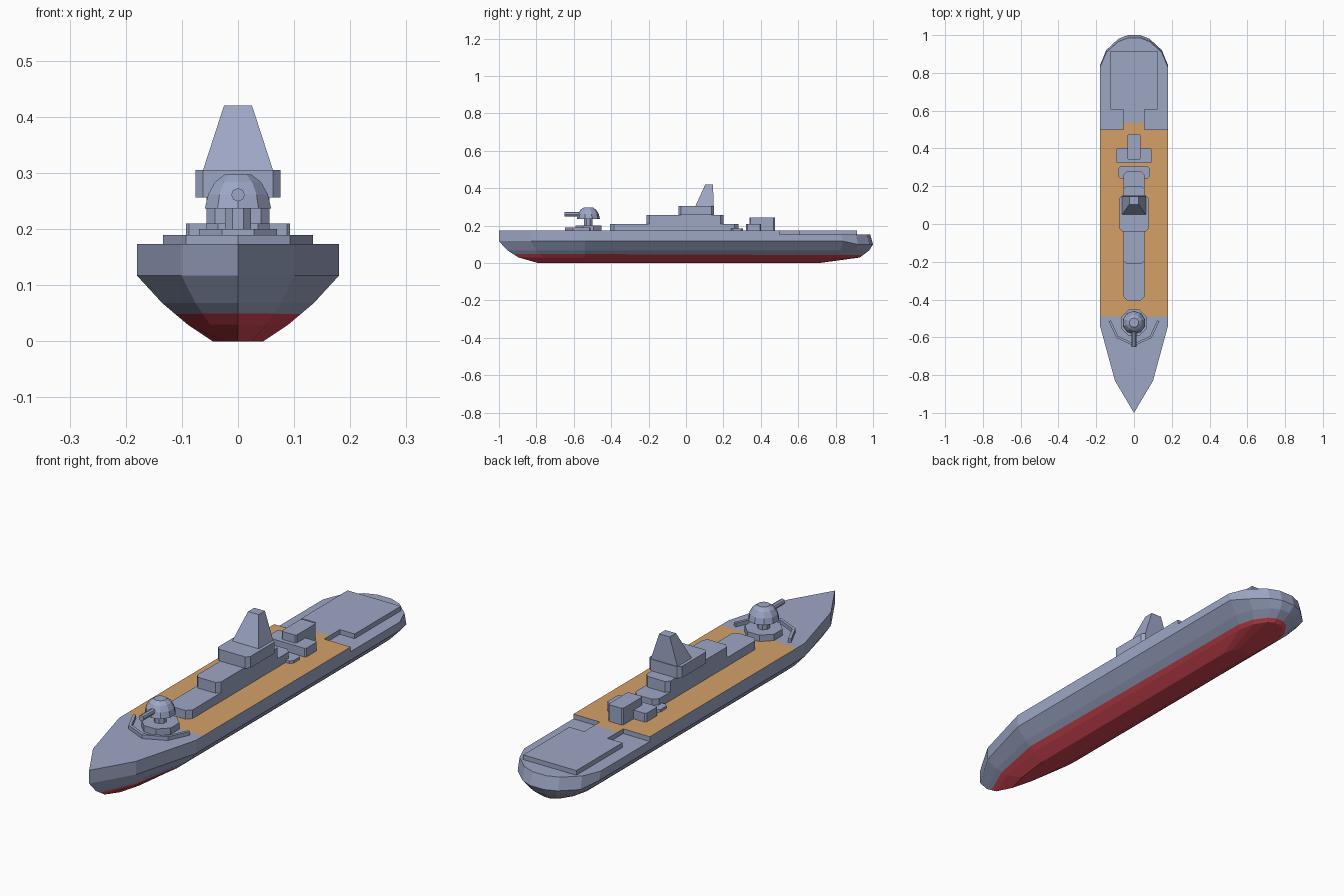
import bpy, bmesh, math

if "Cube" in bpy.data.objects:
    bpy.data.objects.remove(bpy.data.objects["Cube"])


def material(name, col):
    m = bpy.data.materials.new(name)
    m.diffuse_color = (*col, 1)
    m.use_nodes = True
    m.node_tree.nodes["Principled BSDF"].inputs["Base Color"].default_value = m.diffuse_color
    return m


GREY = material("hull grey", (0.337, 0.385, 0.56))
WOOD = material("deck wood", (0.66, 0.355, 0.142))
RED = material("keel red", (0.64, 0.06, 0.085))
DECK = 0.173


def finish(name, bm, mats=(GREY,)):
    bmesh.ops.remove_doubles(bm, verts=bm.verts, dist=1e-5)
    bmesh.ops.dissolve_degenerate(bm, edges=bm.edges, dist=1e-5)
    bmesh.ops.recalc_face_normals(bm, faces=bm.faces)
    me = bpy.data.meshes.new(name)
    bm.to_mesh(me)
    bm.free()
    for m in mats:
        me.materials.append(m)
    ob = bpy.data.objects.new(name, me)
    bpy.context.collection.objects.link(ob)
    return ob


def cut(bm, co, no):
    bmesh.ops.bisect_plane(bm, geom=bm.verts[:] + bm.edges[:] + bm.faces[:],
                           plane_co=co, plane_no=no)


def loft(bm, rings, strip_caps=False):
    """Skin closed rings of equal length and cap both ends."""
    rows = [[bm.verts.new(p) for p in r] for r in rings]
    n = len(rows[0])
    for a, b in zip(rows, rows[1:]):
        for i in range(n):
            j = (i + 1) % n
            bm.faces.new((a[i], a[j], b[j], b[i]))
    if strip_caps:  # mirrored rings: bridge left to right
        for i in range(n // 2 - 1):
            r = rows[-1]
            bm.faces.new((r[i], r[i + 1], r[n - 2 - i], r[n - 1 - i]))
    else:
        bm.faces.new(rows[0])
        bm.faces.new(rows[-1])


def block(name, hw, y0, y1, z0, z1, c=0.0):
    """Centred box with chamfered upright edges."""
    if c:
        pts = [(hw - c, y0), (hw, y0 + c), (hw, y1 - c), (hw - c, y1)]
    else:
        pts = [(hw, y0), (hw, y1)]
    pts += [(-x, y) for x, y in reversed(pts)]
    bm = bmesh.new()
    loft(bm, [[(x, y, z) for x, y in pts] for z in (z0, z1)])
    return finish(name, bm)


def turned(name, profile, y, n):
    """Faceted upright solid from (radius, z) pairs."""
    bm = bmesh.new()
    loft(bm, [[(r * math.cos((i + .5) * math.tau / n), y + r * math.sin((i + .5) * math.tau / n), z)
               for i in range(n)] for r, z in profile])
    return finish(name, bm)


# Hull: levels are (z, bow y, stern y, half width), stations are (y, width factor, deck z)
levels = [(None, -1, 0.985, 0.18), (0.117, -1, 1, 0.18), (0.068, -0.955, 0.98, 0.135),
          (0.03, -0.895, 0.93, 0.09), (0, -0.79, 0.71, 0.045)]
stations = [(-1, 0, DECK), (-0.83, 0.56, DECK), (-0.54, 1, DECK), (0.5, 1, DECK), (0.5, 1, 0.153),
            (0.84, 1, 0.153), (0.92, 0.82, 0.153), (0.98, 0.46, 0.153), (1, 0.18, 0.153)]
rings = []
for y, f, dz in stations:
    half = []
    for z, yb, ys, w in levels:
        yy = y
        if y < -0.54:
            yy = -0.54 + (y + 0.54) * (yb + 0.54) / -0.46
        elif y > 0.5:
            yy = 0.5 + (y - 0.5) * (ys - 0.5) / 0.5
        zz = dz if z is None else z
        if z == 0.117 and y > 0.9:
            zz = 0.1
        half.append((w * f, yy, zz))
    rings.append(half + [(-a, b, c) for a, b, c in reversed(half)])
bm = bmesh.new()
loft(bm, rings, True)
bmesh.ops.remove_doubles(bm, verts=bm.verts, dist=1e-5)


def waterline(y):
    return 0.046 - 0.004 * y


cut(bm, (0, 0, waterline(0)), (0, 0.004, 1))
cut(bm, (0, -0.49, 0), (0, 1, 0))
bm.normal_update()
for f in bm.faces:
    c = f.calc_center_median()
    if c.z < waterline(c.y):
        f.material_index = 2
    elif abs(f.normal.z) > 0.9 and c.z > 0.17 and -0.49 < c.y < 0.5:
        f.material_index = 1
finish("hull", bm, (GREY, WOOD, RED))

# Aft landing deck, joined to the main deck by a neck with wood planking at its root
block("landing_deck", 0.125, 0.605, 0.915, 0.14, DECK)
block("landing_deck_neck", 0.055, 0.535, 0.605, 0.14, DECK)
root = block("landing_deck_neck_root", 0.055, 0.5, 0.535, 0.14, DECK)
root.data.materials.append(WOOD)
for p in root.data.polygons:
    p.material_index = int(p.normal.z > 0.9)

# Superstructure tiers
block("lower_deckhouse", 0.056, -0.405, 0.28, 0.16, 0.21, 0.02)
block("upper_deckhouse", 0.056, -0.21, 0.2, 0.2, 0.256, 0.015)
block("bridge", 0.076, -0.04, 0.15, 0.256, 0.305, 0.014)
block("low_platform", 0.085, 0.24, 0.305, 0.165, 0.184, 0.012)
block("aft_cross_house", 0.093, 0.322, 0.402, 0.16, 0.21, 0.006)
block("aft_tower", 0.035, 0.34, 0.475, 0.16, 0.244, 0.006)

# Tapered mast with a raked front
bm = bmesh.new()
loft(bm, [[(w, y0, z), (w, y1, z), (-w, y1, z), (-w, y0, z)]
          for w, y0, y1, z in ((0.064, 0.048, 0.147, 0.3), (0.025, 0.103, 0.145, 0.42))])
finish("mast", bm)

# Forward gun
GY = -0.522
turned("gun_platform", [(0.075, 0.165), (0.075, 0.2)], GY, 8)
turned("gun_pedestal", [(0.025, 0.195), (0.025, 0.24)], GY, 8)
turned("gun_dome", [(0.062, 0.237), (0.056, 0.262), (0.043, 0.284), (0.025, 0.297)], GY, 10)
bm = bmesh.new()
loft(bm, [[(0.012 * math.cos(i * math.tau / 8), y, 0.261 + 0.012 * math.sin(i * math.tau / 8))
           for i in range(8)] for y in (-0.65, -0.53)])
finish("gun_barrel", bm)

# Breakwater wall bent around the gun
path = [(0.134, -0.515), (0.093, -0.603), (0, -0.646)]
inner = [(0.123, -0.51), (0.084, -0.594), (0, -0.633)]
path += [(-x, y) for x, y in path[1::-1]]
inner += [(-x, y) for x, y in inner[1::-1]]
bm = bmesh.new()
loft(bm, [[(*a, 0.165), (*b, 0.165), (*b, 0.189), (*a, 0.189)] for a, b in zip(path, inner)])
finish("breakwater", bm)
